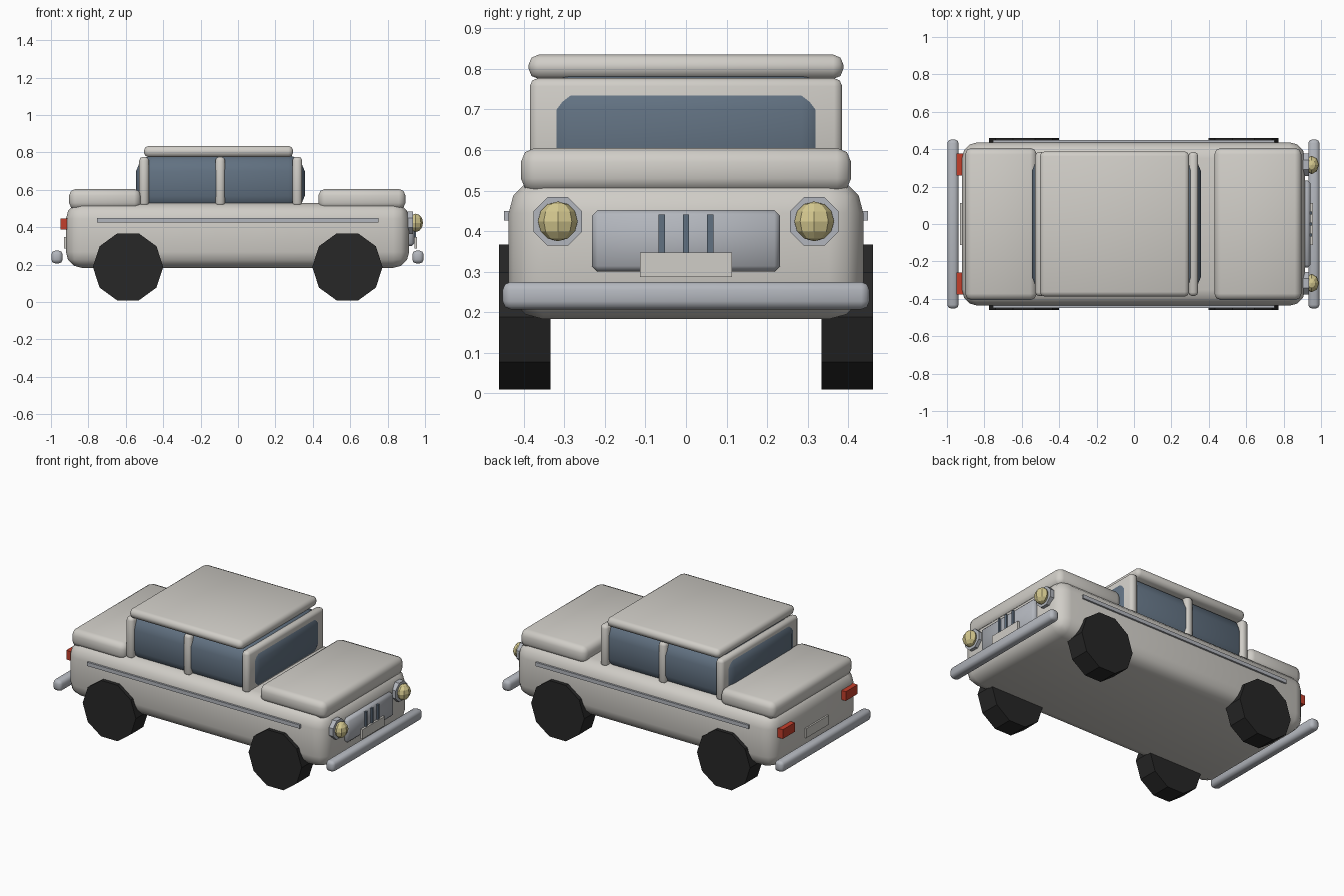
import bpy, bmesh, math
from mathutils import Matrix, Vector

if "Cube" in bpy.data.objects:
    bpy.data.objects.remove(bpy.data.objects["Cube"])


def material(name, rgb):
    m = bpy.data.materials.new(name)
    m.diffuse_color = (*rgb, 1)
    m.use_nodes = True
    m.node_tree.nodes["Principled BSDF"].inputs["Base Color"].default_value = m.diffuse_color
    return m


PAINT = material("warm_white_paint", (0.63, 0.61, 0.57))
GLASS = material("blue_grey_glass", (0.12, 0.165, 0.22))
CHROME = material("chrome_grey", (0.45, 0.47, 0.51))
RUBBER = material("black_rubber", (0.02, 0.02, 0.02))
LENS = material("yellow_lens", (0.65, 0.57, 0.27))
RED = material("red_lamp", (0.55, 0.05, 0.025))


def finish(name, bm, mat, smooth=False):
    bmesh.ops.recalc_face_normals(bm, faces=bm.faces)
    me = bpy.data.meshes.new(name)
    bm.to_mesh(me)
    bm.free()
    me.materials.append(mat)
    if smooth:
        for p in me.polygons:
            p.use_smooth = True
        me.set_sharp_from_angle(angle=math.radians(50))
    ob = bpy.data.objects.new(name, me)
    bpy.context.collection.objects.link(ob)
    return ob


def box(name, x, y, z, mat, bevel=0, segments=2):
    """Box from (min, max) ranges, optionally with rounded edges."""
    lo, hi = Vector((x[0], y[0], z[0])), Vector((x[1], y[1], z[1]))
    bm = bmesh.new()
    bmesh.ops.create_cube(bm, size=1, matrix=Matrix.Translation((lo + hi) / 2)
                          @ Matrix.Diagonal((*(hi - lo), 1)))
    if bevel:
        bmesh.ops.bevel(bm, geom=bm.edges[:], offset=bevel, segments=segments,
                        profile=0.5, affect='EDGES', clamp_overlap=True)
    return finish(name, bm, mat, bevel > 0)


def cylinder(name, centre, radius, depth, sides, rot, mat):
    bm = bmesh.new()
    bmesh.ops.create_cone(bm, cap_ends=True, segments=sides, radius1=radius,
                          radius2=radius, depth=depth,
                          matrix=Matrix.Translation(centre) @ rot)
    return finish(name, bm, mat)


# Body, bonnet, boot lid and roof
box("body", (-0.92, 0.915), (-0.437, 0.437), (0.183, 0.53), PAINT, 0.085, 3)
box("bonnet", (0.43, 0.895), (-0.407, 0.407), (0.495, 0.605), PAINT, 0.035)
box("boot_lid", (-0.903, -0.52), (-0.407, 0.407), (0.495, 0.605), PAINT, 0.035)
box("roof", (-0.503, 0.295), (-0.388, 0.388), (0.775, 0.835), PAINT, 0.025)

# Cabin glass with the window frames wrapped around it
box("cabin_glass", (-0.545, 0.357), (-0.373, 0.373), (0.48, 0.788), GLASS, 0.088)
for label, x in (("rear", -0.502), ("middle", -0.095), ("front", 0.317)):
    box(label + "_window_frame", (x - 0.026, x + 0.026), (-0.385, 0.385),
        (0.51, 0.777), PAINT, 0.02)

# Bumpers
for label, x in (("rear", -0.968), ("front", 0.962)):
    box(label + "_bumper", (x - 0.03, x + 0.03), (-0.452, 0.452),
        (0.207, 0.275), CHROME, 0.02)

# Grille, its bars and the number plates
box("grille", (0.89, 0.943), (-0.232, 0.232), (0.30, 0.452), CHROME, 0.014, 1)
for i in (-1, 0, 1):
    box("grille_bar", (0.93, 0.953), (i * 0.06 - 0.008, i * 0.06 + 0.008),
        (0.312, 0.441), GLASS)
box("front_plate", (0.945, 0.958), (-0.113, 0.113), (0.287, 0.347), PAINT)
box("rear_plate", (-0.93, -0.91), (-0.113, 0.113), (0.287, 0.347), PAINT)

# Parts on both sides
turn_x = Matrix.Rotation(math.pi / 2, 4, 'X')
turn_y = Matrix.Rotation(math.pi / 2, 4, 'Y')
for side, s in (("right", -1), ("left", 1)):
    for end, x in (("rear", -0.588), ("front", 0.585)):
        # Ten-sided wheel with a corner pointing straight up
        cylinder(f"{side}_{end}_wheel", (x, s * 0.397, 0.188), 0.188, 0.127, 10,
                 turn_x @ Matrix.Rotation(math.pi / 2, 4, 'Z'), RUBBER)
    y = sorted((s * 0.43, s * 0.448))
    box(side + "_trim_strip", (-0.755, 0.75), y, (0.426, 0.45), CHROME)
    y = (s * 0.318 - 0.06, s * 0.318 + 0.06)
    box(side + "_tail_lamp", (-0.95, -0.90), y, (0.388, 0.447), RED)
    # Headlamp: octagonal ring and faceted lens
    cylinder(side + "_headlamp_ring", (0.912, s * 0.316, 0.424), 0.065, 0.048, 8,
             turn_y @ Matrix.Rotation(math.pi / 8, 4, 'Z'), CHROME)
    bm = bmesh.new()
    bmesh.ops.create_uvsphere(bm, u_segments=8, v_segments=6, radius=0.049,
                              matrix=Matrix.Translation((0.95, s * 0.316, 0.424))
                              @ Matrix.Diagonal((0.8, 1, 1, 1)))
    finish(side + "_headlamp_lens", bm, LENS)
